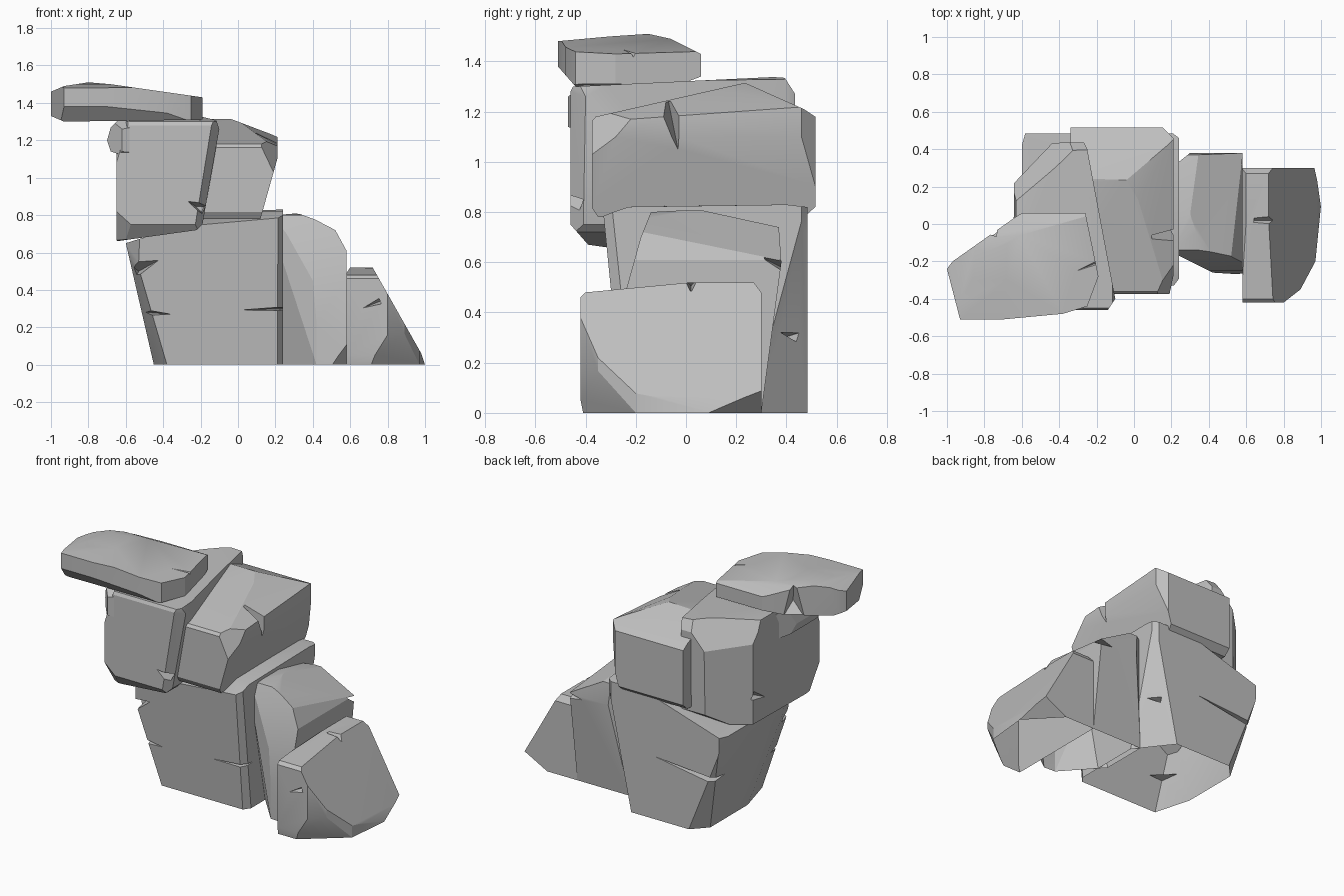
import bpy, bmesh, math
from mathutils import Vector
from mathutils.geometry import convex_hull_2d

cube = bpy.data.objects.get("Cube")
if cube:
    bpy.data.objects.remove(cube, do_unlink=True)

stone = bpy.data.materials.new("grey stone")
stone.use_nodes = True
grey = (0.52, 0.52, 0.52, 1)
stone.diffuse_color = grey
stone.node_tree.nodes["Principled BSDF"].inputs["Base Color"].default_value = grey


def slice_off(bm, point, normal):
    """Remove everything on the outer side of a plane and cap the cut."""
    if all((v.co - point).dot(normal) < 0.002 for v in bm.verts):
        return
    geom = bm.verts[:] + bm.edges[:] + bm.faces[:]
    bmesh.ops.bisect_plane(bm, geom=geom, dist=0.0005, plane_co=point,
                           plane_no=normal, clear_outer=True)
    bmesh.ops.holes_fill(bm, edges=bm.edges[:], sides=0)


def make_object(name, bm):
    bmesh.ops.recalc_face_normals(bm, faces=bm.faces[:])
    mesh = bpy.data.meshes.new(name)
    bm.to_mesh(mesh)
    bm.free()
    mesh.materials.append(stone)
    obj = bpy.data.objects.new(name, mesh)
    bpy.context.collection.objects.link(obj)
    return obj


def rock(name, front, side, top, facets=()):
    """Carve a block down to three outlines, then knock off its corners.
    front is (x, z), side is (y, z), top is (x, y); a facet is three points."""
    bm = bmesh.new()
    bmesh.ops.create_cube(bm, size=6)
    for outline, a, b in ((front, 0, 2), (side, 1, 2), (top, 0, 1)):
        pts = [Vector(p) for p in outline]
        pts = [pts[i] for i in convex_hull_2d(pts)]
        centre = sum(pts, Vector((0, 0))) / len(pts)
        for i, p in enumerate(pts):
            edge = p - pts[i - 1]
            out = Vector((edge.y, -edge.x)).normalized()
            if out.dot(p - centre) < 0:
                out = -out
            point, normal = Vector(), Vector()
            point[a], point[b] = p
            normal[a], normal[b] = out
            slice_off(bm, point, normal)
    for facet in facets:
        p, q, r = map(Vector, facet)
        middle = sum((v.co for v in bm.verts), Vector()) / len(bm.verts)
        normal = (q - p).cross(r - p).normalized()
        if normal.dot(p - middle) < 0:
            normal = -normal
        slice_off(bm, p, normal)
    return make_object(name, bm)


def chip(obj, mouth, tip, inward, width):
    """Cut a crack, wide at the mouth and closing at the tip."""
    mouth, tip, inward = Vector(mouth), Vector(tip), Vector(inward)
    across = (tip - mouth).cross(inward).normalized() * width
    bm = bmesh.new()
    outside = mouth - inward * 0.5
    for p in (outside + across, outside - across, tip - inward * 0.1, mouth + inward):
        bm.verts.new(p)
    bmesh.ops.convex_hull(bm, input=bm.verts[:])
    cutter = make_object("crack_cutter", bm)
    cutter.hide_render = True
    mod = obj.modifiers.new("crack", 'BOOLEAN')
    mod.operation, mod.solver, mod.object = 'DIFFERENCE', 'EXACT', cutter
    bpy.context.view_layer.update()
    graph = bpy.context.evaluated_depsgraph_get()
    carved = bpy.data.meshes.new_from_object(obj.evaluated_get(graph))
    obj.modifiers.clear()
    obj.data = carved
    bpy.data.objects.remove(cutter, do_unlink=True)


def open_underside(obj):
    """Leave a boulder hollow where it rests on the ground."""
    bm = bmesh.new()
    bm.from_mesh(obj.data)
    buried = [f for f in bm.faces if f.calc_center_median().z < 0.001]
    bmesh.ops.delete(bm, geom=buried, context='FACES')
    bm.to_mesh(obj.data)
    bm.free()


# Large foundation boulder, wider at the top
base = rock("base_boulder",
    front=[(-.45, 0), (.24, 0), (.24, .83), (-.05, .82), (-.6, .65), (-.56, .48)],
    side=[(-.25, 0), (-.33, .8), (-.3, .82), (.4, .83), (.485, .82), (.485, 0)],
    top=[(-.6, -.15), (-.52, -.33), (.22, -.33), (.24, -.31), (.24, .46), (.2, .49), (-.58, .49), (-.6, .42)],
    facets=[((.24, .47, .8), (.24, .28, .1), (.08, .485, .1)),
            ((-.6, -.3, .72), (.24, -.32, .79), (.24, -.2, .83)),
            ((-.51, -.3, .45), (-.38, -.25, 0), (-.56, -.12, .45)),
            ((.21, -.33, .75), (.21, -.25, 0), (.24, -.25, .4)),
            ((-.46, .38, 0), (-.36, .485, 0), (-.56, .485, .5))])
chip(base, (.25, -.3, .3), (-.05, -.29, .29), (0, .12, 0), .018)
chip(base, (-.52, -.27, .28), (-.35, -.27, .27), (.03, .1, 0), .025)
chip(base, (-.56, -.26, .5), (-.42, -.3, .56), (.03, .1, 0), .05)
chip(base, (-.55, .5, .36), (-.05, .49, .42), (0, -.15, 0), .03)
chip(base, (.2, .49, .3), (.25, .36, .33), (-.1, -.1, 0), .05)

# Middle leaning boulder
middle = rock("middle_boulder",
    front=[(.2, 0), (.2, .8), (.32, .81), (.43, .77), (.52, .72), (.58, .61), (.58, 0)],
    side=[(-.27, 0), (-.25, .45), (-.18, .7), (-.14, .8), (.05, .81), (.37, .74), (.38, .6), (.3, .22), (.3, 0)],
    top=[(.2, -.15), (.42, -.26), (.58, -.27), (.58, .38), (.3, .38), (.2, .3)],
    facets=[((.24, -.2, .7), (.42, -.26, 0), (.24, -.1, .2)),
            ((.58, .37, .61), (.52, -.17, .72), (.3, .05, .81)),
            ((.58, -.26, .1), (.5, -.27, 0), (.58, -.18, 0))])
chip(middle, (.59, .4, .58), (.56, .3, .62), (-.1, -.02, 0), .035)

# Outer wedge with a broad sloping face
wedge = rock("wedge_boulder",
    front=[(.58, 0), (1, 0), (.98, .06), (.72, .52), (.6, .52), (.58, .49)],
    side=[(-.41, 0), (-.42, .05), (-.42, .46), (-.4, .48), (-.05, .5), (.02, .52), (.27, .52), (.3, .48), (.3, 0)],
    top=[(.58, .3), (.98, .3), (1, .1), (.97, -.2), (.89, -.35), (.8, -.42), (.58, -.42)],
    facets=[((.85, -.42, .24), (.7, -.42, 0), (.97, -.2, 0)),
            ((.99, .1, 0), (.95, .3, .08), (.8, .3, 0))])
chip(wedge, (.76, -.44, .34), (.66, -.42, .3), (0, .1, 0), .03)
chip(wedge, (.74, .02, .53), (.6, .02, .5), (0, 0, -.05), .04)

# Upper left boulder, overhanging the base
upper_left = rock("upper_left_boulder",
    front=[(-.65, .66), (-.22, .72), (-.19, .75), (-.1, 1.26), (-.12, 1.32), (-.4, 1.34), (-.63, 1.31), (-.65, 1.2)],
    side=[(-.46, 1.28), (-.45, 1.3), (.39, 1.34), (.435, 1.27), (.43, .75), (.3, .66), (-.32, .66), (-.39, .67), (-.46, .75)],
    top=[(-.65, -.46), (-.14, -.46), (-.1, -.4), (-.25, .4), (-.27, .44), (-.43, .44), (-.64, .22)],
    facets=[((-.14, -.46, 1.29), (-.22, -.46, .8), (-.1, -.4, 1.26)),
            ((-.65, .2, 1.2), (-.4, .44, 1.2), (-.42, .3, 1.34)),
            ((-.65, -.46, 1.08), (-.58, -.46, 1.31), (-.65, -.36, 1.2)),
            ((-.65, -.36, .67), (-.65, -.46, .82), (-.54, -.46, .72))])
chip(upper_left, (-.18, -.43, .83), (-.28, -.47, .88), (-.02, .12, 0), .04)
chip(upper_left, (-.67, .22, .85), (-.66, .05, .78), (.1, 0, 0), .06)

# Knob of stone on its outer shoulder
rock("shoulder_knob",
    front=[(-.58, 1.13), (-.62, 1.12), (-.68, 1.14), (-.7, 1.2), (-.68, 1.27), (-.64, 1.31), (-.58, 1.31)],
    side=[(-.47, 1.14), (-.47, 1.26), (-.4, 1.31), (-.05, 1.31), (0, 1.25), (-.05, 1.12), (-.4, 1.11)],
    top=[(-.58, -.46), (-.62, -.47), (-.7, -.38), (-.7, -.15), (-.62, 0), (-.58, 0)])

# Upper right boulder with a peaked top
upper_right = rock("upper_right_boulder",
    front=[(-.34, .72), (.12, .78), (.21, 1.1), (.21, 1.22), (-.04, 1.315), (-.34, 1.31)],
    side=[(-.39, .84), (-.385, 1.15), (-.36, 1.18), (.235, 1.315), (.47, 1.21), (.515, 1.18), (.515, .82), (.47, .78), (-.35, .78)],
    top=[(-.34, .52), (.15, .52), (.21, .46), (.21, -.34), (.19, -.375), (-.2, -.375), (-.34, -.3)],
    facets=[((.12, -.38, 1.17), (.19, -.375, 1.03), (.21, -.22, 1.17)),
            ((.21, .34, 1.21), (.21, -.22, 1.17), (0, .235, 1.31))])
chip(upper_right, (.18, -.07, 1.24), (.19, -.03, 1.04), (-.12, 0, 0), .05)

# Flat capping slab
slab = rock("cap_slab",
    front=[(-1, 1.33), (-1, 1.46), (-.93, 1.49), (-.8, 1.51), (-.68, 1.5), (-.19, 1.43), (-.19, 1.31), (-.93, 1.3)],
    side=[(-.51, 1.38), (-.52, 1.48), (-.3, 1.5), (-.15, 1.51), (-.06, 1.49), (.06, 1.43), (.06, 1.34), (-.02, 1.31), (-.44, 1.3)],
    top=[(-1, -.24), (-.97, -.2), (-.63, .04), (-.58, .07), (-.26, .06), (-.19, -.28), (-.25, -.44), (-.38, -.48), (-.7, -.51), (-.93, -.51)],
    facets=[((-1, -.28, 1.46), (-.94, -.51, 1.48), (-.94, -.51, 1.32))])
chip(slab, (-.8, .02, 1.4), (-.71, -.1, 1.42), (0, 0, .4), .14)
chip(slab, (-.18, -.2, 1.44), (-.33, -.26, 1.45), (0, 0, -.03), .025)

for grounded in (base, middle, wedge):
    open_underside(grounded)

# Crisp broken edges with gently rounded faces
for obj in bpy.context.collection.objects:
    if obj.type == 'MESH' and stone.name in obj.data.materials:
        bpy.ops.object.select_all(action='DESELECT')
        obj.select_set(True)
        bpy.context.view_layer.objects.active = obj
        bpy.ops.object.shade_smooth_by_angle(angle=math.radians(22))
